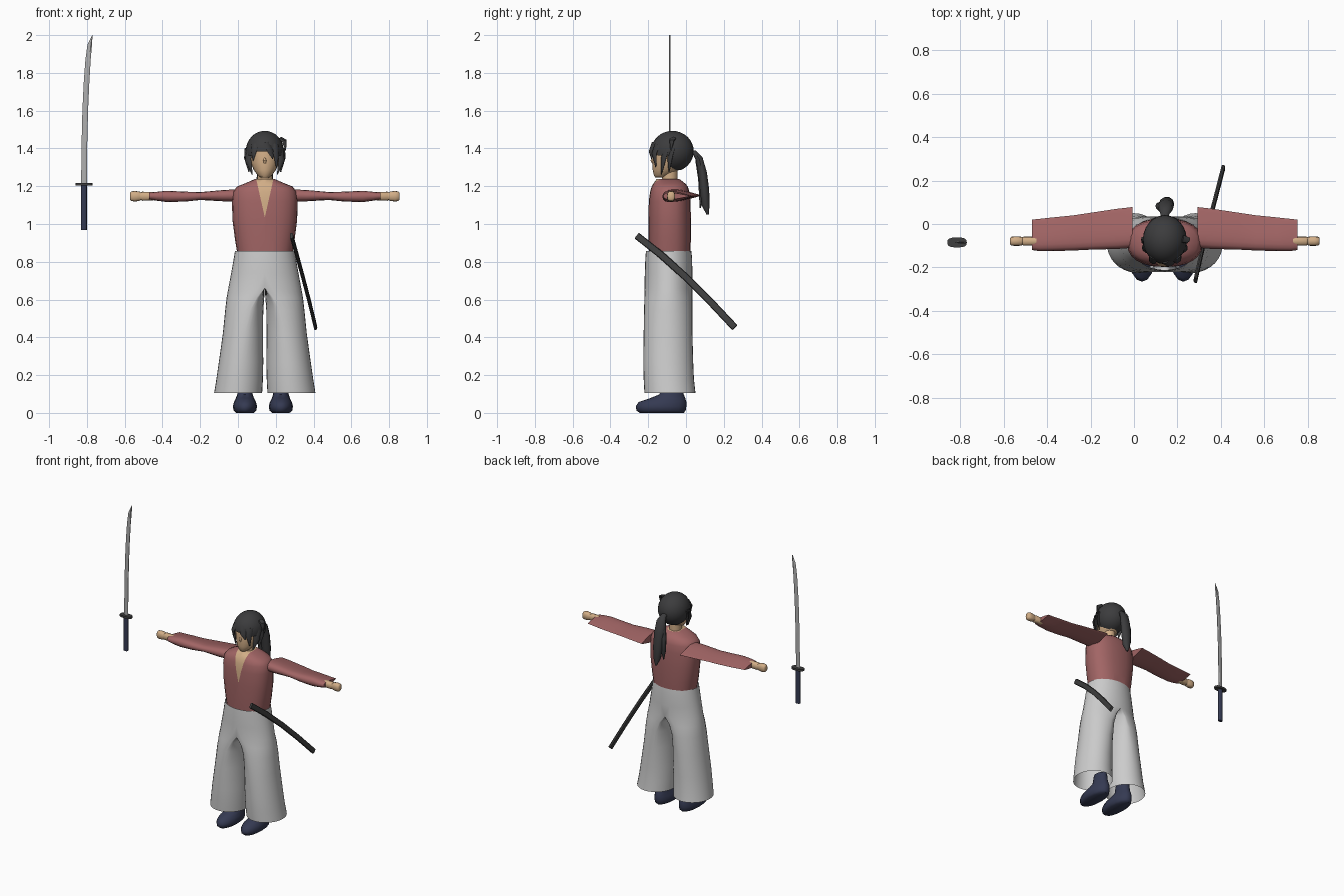
import bpy, bmesh, math
from mathutils import Vector

CX = 0.142  # centre line of the figure


def material(name, rgb):
    m = bpy.data.materials.new(name)
    m.diffuse_color = (*rgb, 1)
    return m


RED = material("red_cloth", (0.36, 0.13, 0.13))
GREY = material("pale_grey_cloth", (0.60, 0.60, 0.60))
SKIN = material("skin", (0.64, 0.42, 0.24))
HAIR = material("dark_hair", (0.045, 0.045, 0.047))
NAVY = material("navy", (0.035, 0.042, 0.085))
STEEL = material("steel", (0.42, 0.42, 0.42))
BLACK = material("charcoal", (0.05, 0.05, 0.05))


def finish(name, bm, mats, x=0.0, mirror=False, angle=50):
    bmesh.ops.recalc_face_normals(bm, faces=bm.faces)
    me = bpy.data.meshes.new(name)
    bm.to_mesh(me)
    bm.free()
    for m in mats:
        me.materials.append(m)
    ob = bpy.data.objects.new(name, me)
    bpy.context.collection.objects.link(ob)
    ob.location.x = x
    if mirror:
        ob.modifiers.new("mirror", 'MIRROR').use_clip = True
    bpy.ops.object.select_all(action='DESELECT')
    ob.select_set(True)
    bpy.context.view_layer.objects.active = ob
    bpy.ops.object.shade_smooth_by_angle(angle=math.radians(angle))
    return ob


def loft(rings, start=True, end=True):
    """Skin a list of equal-length point rings."""
    bm = bmesh.new()
    vs = [[bm.verts.new(p) for p in r] for r in rings]
    n = len(rings[0])
    for a, b in zip(vs, vs[1:]):
        for i in range(n):
            j = (i + 1) % n
            bm.faces.new((a[i], a[j], b[j], b[i]))
    if start:
        bm.faces.new(vs[0])
    if end:
        bm.faces.new(vs[-1])
    return bm


def circle(n):
    return [(math.cos(2 * math.pi * i / n), math.sin(2 * math.pi * i / n)) for i in range(n)]


def power(v, p):
    return math.copysign(abs(v) ** p, v)


def flat_ring(z, hw, y0, y1, cx=0.0, n=24, p=1.0):
    """Horizontal oval; p below 1 makes it squarer."""
    return [(cx + hw * power(c, p), (y0 + y1) / 2 + (y1 - y0) / 2 * power(s, p), z)
            for c, s in circle(n)]


def strand(path, sizes, side=(1, 0, 0), n=8, p=1.0):
    """Tube along a path; sizes are half widths along side and across it."""
    pts = [Vector(q) for q in path]
    rings = []
    for i, q in enumerate(pts):
        t = (pts[min(i + 1, len(pts) - 1)] - pts[max(i - 1, 0)]).normalized()
        u = Vector(side)
        u = (u - t * u.dot(t)).normalized()
        w = t.cross(u)
        a, b = sizes[i]
        rings.append([q + u * a * power(c, p) + w * b * power(s, p) for c, s in circle(n)])
    return loft(rings)


# Jacket body with a skin-coloured V opening
rows = [(0.84, .145, -.195, .022), (0.92, .158, -.198, .026), (1.02, .171, -.198, .026),
        (1.12, .174, -.197, .024), (1.17, .168, -.190, .018), (1.198, .148, -.182, .010),
        (1.215, .105, -.172, -.005), (1.238, .052, -.155, -.035)]
bm = loft([flat_ring(*r, p=0.85) for r in rows])
low, slope = 1.035, 0.045 / 0.2
for s in (-1, 1):
    geom = [f for f in bm.faces if f.calc_center_median().y < -0.08]
    geom += list({e for f in geom for e in f.edges}) + list({v for f in geom for v in f.verts})
    bmesh.ops.bisect_plane(bm, geom=geom, plane_co=(0, 0, low), plane_no=(s, 0, -slope))
for f in bm.faces:
    c = f.calc_center_median()
    if c.y < -0.08 and abs(c.x) < (c.z - low) * slope:
        f.material_index = 1
finish("jacket", bm, [RED, SKIN], CX)

# Wide sleeves: rounded in front, thin trailing edge behind
rings = []
for x, y0, y1, z0, z1 in [(.150, -.11, .078, 1.108, 1.194), (.22, -.115, .070, 1.110, 1.190),
                          (.34, -.118, .052, 1.120, 1.176), (.42, -.122, .040, 1.110, 1.180),
                          (.52, -.125, .030, 1.106, 1.186), (.575, -.125, .024, 1.116, 1.178),
                          (.612, -.120, .020, 1.124, 1.172)]:
    rings.append([(x, (y0 + y1) / 2 + (y1 - y0) / 2 * c,
                   (z0 + z1) / 2 + (z1 - z0) / 2 * power(s, .8) * (0.62 - 0.45 * c if c > -.8 else 1))
                  for c, s in circle(20)])
finish("sleeves", loft(rings), [RED], CX, True)

# Hands: wrist then closed fist
hand = [(.590, .022, .021), (.650, .024, .021), (.656, .020, .018), (.664, .025, .021),
        (.690, .028, .022), (.708, .025, .020), (.713, .018, .014)]
finish("hands", strand([(x, -.079, 1.147) for x, a, b in hand], [(b, a) for x, a, b in hand],
                       side=(0, 1, 0), n=12, p=.75), [SKIN], CX, True)

# Wide trousers: half ovals at the hips become full ovals in the legs
legs = [(.858, 0, .158, -.212, .028, 1), (.82, 0, .164, -.215, .032, 1), (.74, 0, .178, -.218, .034, 1),
        (.66, 0, .193, -.220, .034, 1), (.61, .003, .202, -.220, .034, .6), (.54, .008, .210, -.222, .034, .3),
        (.42, .010, .222, -.224, .034, .1), (.27, .008, .243, -.226, .038, 0), (.18, .010, .256, -.224, .042, 0),
        (.105, .014, .268, -.220, .050, 0)]
rings = []
for z, xi, xo, y0, y1, f in legs:
    rings.append([(xi + (xo - xi) * (f * max(c, 0) + (1 - f) * (1 + c) / 2),
                   (y0 + y1) / 2 + (y1 - y0) / 2 * s, z) for c, s in circle(32)])
bm = loft(rings, False, False)
bmesh.ops.delete(bm, geom=[f for f in bm.faces if all(v.co.x < 1e-4 for v in f.verts)], context='FACES')
finish("trousers", bm, [GREY], CX, True)

# Feet in dark socks
foot = [(0, .046, -.245, -.012), (.012, .060, -.262, -.002), (.035, .064, -.266, .002),
        (.058, .058, -.250, .002), (.078, .048, -.190, -.004), (.098, .041, -.140, -.012),
        (.16, .038, -.125, -.022)]
for label, x in (("right_foot", .037), ("left_foot", .227)):
    finish(label, loft([flat_ring(*r, n=16) for r in foot]), [NAVY], x)

# Neck, head and nose
finish("neck", loft([flat_ring(z, .040, -.128, -.045, n=14) for z in (1.19, 1.31)]), [SKIN], CX)
head = [(1.246, .022, -.162, -.110), (1.258, .038, -.170, -.085), (1.285, .058, -.176, -.040),
        (1.325, .076, -.177, .000), (1.37, .083, -.175, .015), (1.42, .078, -.168, .010)]
finish("head", loft([flat_ring(*r, n=20) for r in head]), [SKIN], CX)
finish("nose", strand([(0, -.170, 1.352), (0, -.180, 1.335), (0, -.176, 1.320)],
                      [(.004, .004), (.009, .008), (.005, .004)]), [SKIN], CX)

# Hair cap with the face opening cut away
bm = bmesh.new()
bmesh.ops.create_uvsphere(bm, u_segments=24, v_segments=16, radius=1)
for v in bm.verts:
    v.co = Vector((v.co.x * .101, v.co.y * .113 - .072, v.co.z * .108 + 1.385))


def exposed(f):
    c = f.calc_center_median()
    return c.z < 1.285 or (c.y < -.085 and c.z < 1.385 - .25 * max(abs(c.x) - .035, 0))


bmesh.ops.delete(bm, geom=[f for f in bm.faces if exposed(f)], context='FACES')
finish("hair_cap", bm, [HAIR], CX)

# Fringe and side locks: (top, middle, tip, half width)
locks = [((-.080, -.105, 1.40), (-.089, -.120, 1.34), (-.066, -.130, 1.262), .024),
         ((.080, -.105, 1.40), (.089, -.120, 1.34), (.066, -.130, 1.262), .024),
         ((-.088, -.075, 1.40), (-.093, -.085, 1.35), (-.084, -.090, 1.275), .024),
         ((.088, -.075, 1.40), (.093, -.085, 1.35), (.084, -.090, 1.275), .024),
         ((-.055, -.150, 1.42), (-.058, -.172, 1.385), (-.062, -.165, 1.335), .022),
         ((.010, -.165, 1.43), (.030, -.182, 1.385), (.042, -.182, 1.345), .026),
         ((.055, -.150, 1.42), (.060, -.168, 1.375), (.062, -.160, 1.300), .024),
         ((.080, -.07, 1.45), (.104, -.075, 1.44), (.110, -.08, 1.39), .020)]
for i, (a, b, c, w) in enumerate(locks):
    finish(f"hair_lock_{i + 1}", strand((a, b, c), [(w, .012), (w * .85, .011), (.003, .002)],
                                        side=(.8, -.6 if a[0] < 0 else .6, 0), n=6), [HAIR], CX)

# Ponytail made of two overlapping strands
tail = [(0, .010, 1.375), (0, .045, 1.378), (.004, .070, 1.345), (.006, .088, 1.27),
        (.008, .098, 1.18), (.010, .104, 1.10), (.012, .115, 1.05)]
finish("ponytail", strand(tail, [(.018, .016), (.020, .014), (.034, .020), (.036, .024),
                                 (.034, .026), (.026, .022), (.006, .006)], n=10), [HAIR], CX)
finish("ponytail_side", strand([(-.01, .065, 1.34), (-.024, .082, 1.24), (-.026, .085, 1.15), (-.020, .075, 1.085)],
                               [(.016, .016), (.020, .018), (.016, .016), (.003, .003)]), [HAIR], CX)

# Scabbard at the left hip, slightly curved
sheath = [(.283, -.260, .938), (.312, -.130, .835), (.344, .000, .718), (.378, .130, .588), (.411, .258, .452)]
finish("scabbard", strand(sheath, [(.009, .019)] * 5, n=8, p=.6), [BLACK])

# Floating sword: blade, guard and grip
blade = [(1.20, -.8155, .0150), (1.40, -.8140, .0150), (1.60, -.8090, .0150), (1.75, -.8020, .0148),
         (1.87, -.7940, .0140), (1.95, -.7850, .0120), (2.0, -.7715, .0010)]
rings = [[(x - w, -.085, z), (x + w * .5, -.089, z), (x + w, -.087, z), (x + w, -.083, z),
          (x + w * .5, -.081, z)] for z, x, w in blade]
finish("blade", loft(rings), [STEEL], angle=20)
finish("guard", loft([flat_ring(z, .045, -.108, -.062, -.815, 16, .7) for z in (1.204, 1.218)]), [BLACK])
finish("grip", loft([flat_ring(z, .0155, -.096, -.074, -.816, 12, .7) for z in (.967, 1.206)]), [NAVY])
